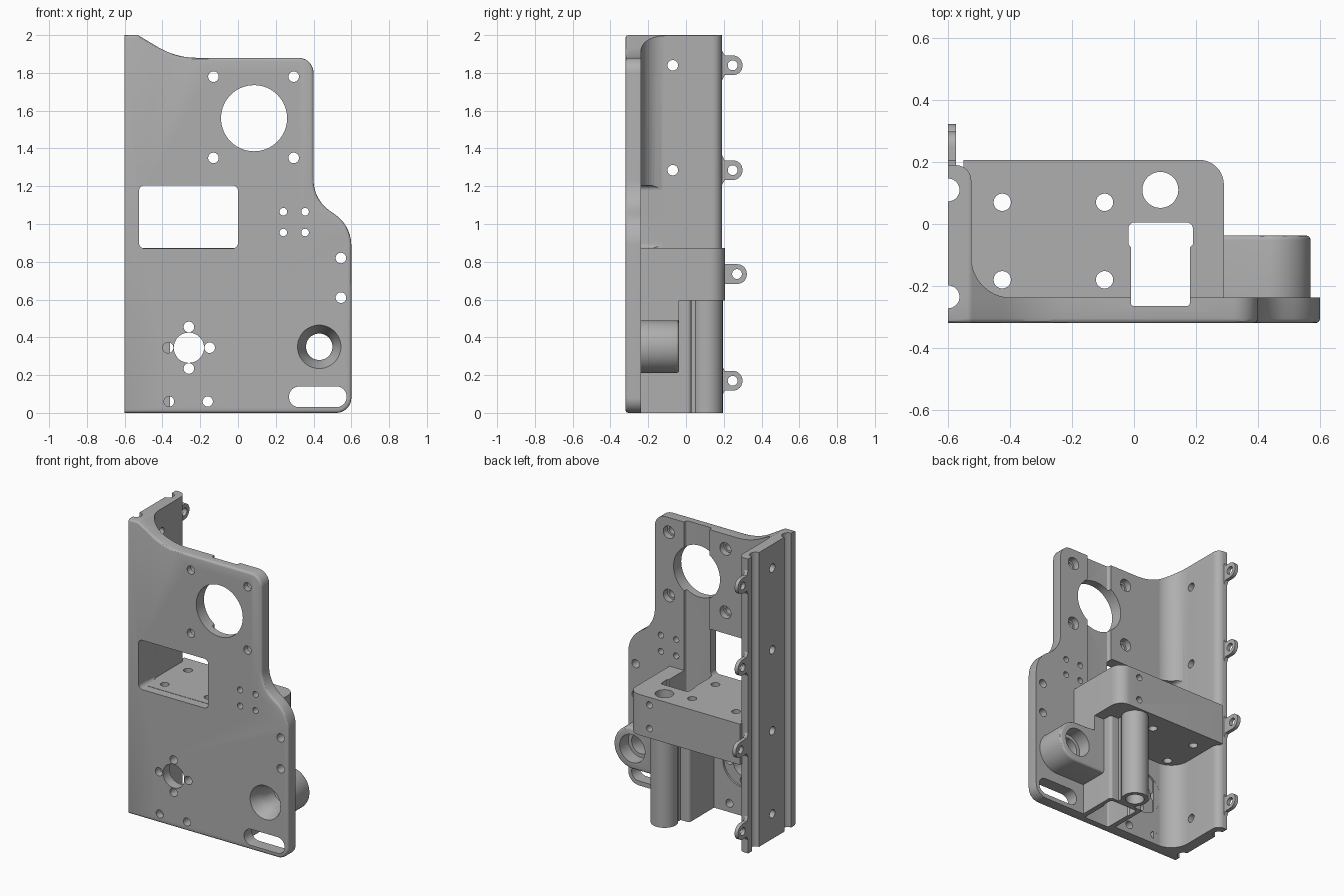
import bpy, bmesh, math
from mathutils import Vector

if "Cube" in bpy.data.objects:
    bpy.data.objects.remove(bpy.data.objects["Cube"])

grey = bpy.data.materials.new("machined grey")
grey.use_nodes = True
colour = (0.43, 0.43, 0.43, 1)
grey.diffuse_color = colour
grey.node_tree.nodes["Principled BSDF"].inputs["Base Color"].default_value = colour


def rounded(corners, steps=10):
    """Polygon from (u, v, radius) corners."""
    out, n = [], len(corners)
    for i, (u, v, r) in enumerate(corners):
        p = Vector((u, v))
        if r == 0:
            out.append(p)
            continue
        a = (Vector(corners[i - 1][:2]) - p).normalized()
        b = (Vector(corners[(i + 1) % n][:2]) - p).normalized()
        half = a.angle(b) / 2
        t = r / math.tan(half)
        centre = p + (a + b).normalized() * r / math.sin(half)
        da, db = (p + a * t - centre).normalized(), (p + b * t - centre).normalized()
        out += [centre + da.slerp(db, k / steps) * r for k in range(steps + 1)]
    return out


def rect(u0, u1, v0, v1, r=0):
    return rounded([(u0, v0, r), (u1, v0, r), (u1, v1, r), (u0, v1, r)])


def circle(u, v, r, n=32):
    return [Vector((u + r * math.cos(k * math.tau / n), v + r * math.sin(k * math.tau / n)))
            for k in range(n)]


def place(axis, p, d):
    return {"X": (d, p[0], p[1]), "Y": (p[0], d, p[1]), "Z": (p[0], p[1], d)}[axis]


def add_loft(bm, axis, low, high, d0, d1):
    """Closed solid between two matching outlines at depths d0 and d1."""
    a = [bm.verts.new(place(axis, p, d0)) for p in low]
    b = [bm.verts.new(place(axis, p, d1)) for p in high]
    bm.faces.new(a)
    bm.faces.new(b[::-1])
    for i in range(len(a)):
        j = (i + 1) % len(a)
        bm.faces.new((a[j], a[i], b[i], b[j]))


def solid(name, axis, outlines, d0, d1, bevel=None, width=0.015):
    """Extruded part; bevel is a rule choosing the edges to round."""
    bm = bmesh.new()
    for o in outlines:
        add_loft(bm, axis, o, o, d0, d1)
    return finish(bm, name, bevel, width)


def finish(bm, name, bevel=None, width=0.015):
    bmesh.ops.recalc_face_normals(bm, faces=bm.faces)
    if bevel:
        edges = [e for e in bm.edges if bevel(*[v.co for v in e.verts])]
        bmesh.ops.bevel(bm, geom=edges, offset=width, segments=3, profile=0.5, affect="EDGES")
    mesh = bpy.data.meshes.new(name)
    bm.to_mesh(mesh)
    bm.free()
    mesh.materials.append(grey)
    ob = bpy.data.objects.new(name, mesh)
    bpy.context.collection.objects.link(ob)
    return ob


cutters = []


def cutter(name, axis, outlines, d0, d1):
    ob = solid(name, axis, outlines, d0, d1)
    ob.hide_render = True
    cutters.append(ob)
    return ob


def cut(part, *tools, mode="DIFFERENCE"):
    bpy.context.view_layer.objects.active = part
    for tool in tools:
        m = part.modifiers.new("cut", "BOOLEAN")
        m.operation, m.solver, m.object = mode, "EXACT", tool
        bpy.ops.object.modifier_apply(modifier=m.name)


# Outline of the front plate
outline = rounded([(-0.6, 0, 0), (0.6, 0, 0.08), (0.6, 0.99, 0.2), (0.4, 1.13, 0.2),
                   (0.4, 1.88, 0.08), (-0.33, 1.88, 0.4), (-0.53, 2, 0.03), (-0.6, 2, 0)])

# Shared cutters
window = cutter("window_cutter", "Y", [rect(-0.524, 0, 0.87, 1.205, 0.03)], -0.4, 0.1)
slot = cutter("slot_cutter", "Z", [rounded([
    (-0.01, -0.265, 0.01), (0.18, -0.265, 0.01), (0.18, -0.075, 0), (0.19, -0.065, 0),
    (0.19, 0.005, 0.02), (-0.018, 0.005, 0.02), (-0.018, -0.065, 0), (-0.01, -0.075, 0)])],
    -0.1, 2.1)
grooves = cutter("groove_cutter", "Z", [circle(-0.6, y, 0.037) for y in (0.11, -0.235)], -0.1, 2.1)
bore = cutter("bore_cutter", "Y", [circle(0.43, 0.35, 0.07, 48)], -0.4, 0.1)
back_bore = cutter("back_bore_cutter", "Y", [circle(0.43, 0.35, 0.095, 48)], -0.13, 0.1)
bm = bmesh.new()
add_loft(bm, "Y", circle(0.43, 0.35, 0.117, 48), circle(0.43, 0.35, 0.065, 48), -0.325, -0.2)
cone = finish(bm, "countersink_cutter")
cone.hide_render = True
cutters.append(cone)

# Front plate with its hole patterns
plate = solid("front_plate", "Y", [outline], -0.32, -0.237,
              lambda a, b: max(a.y, b.y) < -0.31 and max(a.x, b.x) > -0.59)
corners = [(x, z) for x in (-0.13, 0.295) for z in (1.35, 1.78)]
holes = [circle(x, z, 0.028) for x, z in corners]
holes += [circle(x, z, 0.02) for x in (0.24, 0.355) for z in (0.955, 1.065)]
holes += [circle(0.545, z, 0.028) for z in (0.61, 0.82)]
holes += [circle(x, 0.06, 0.027) for x in (-0.365, -0.16)]
holes += [circle(-0.26 + dx, 0.345 + dz, 0.028)
          for dx, dz in ((0.11, 0), (-0.11, 0), (0, 0.11), (0, -0.11))]
holes += [circle(-0.26, 0.345, 0.08, 48), circle(0.085, 1.56, 0.175, 64),
          rect(0.27, 0.575, 0.03, 0.14, 0.054)]
through = cutter("plate_hole_cutter", "Y", holes, -0.4, -0.1)
spots = cutter("spotface_cutter", "Y", [circle(x, z, 0.042) for x, z in corners], -0.28, -0.1)
recess = cutter("round_recess_cutter", "Y", [circle(-0.26, 0.345, 0.15, 48)], -0.25, -0.1)
cut(plate, window, slot, grooves, recess, spots, through, cone, bore)

# Side wall blending into the plate, trimmed to the plate outline
wall = solid("side_wall", "Z", [rounded([
    (-0.6, -0.27, 0), (-0.36, -0.27, 0), (-0.36, -0.238, 0), (-0.525, -0.238, 0.13),
    (-0.525, 0.19, 0.05), (-0.6, 0.19, 0)])], 0, 2)
trim = cutter("wall_trim", "Y", [outline], -0.5, 0.5)
levels = (0.17, 0.735, 1.285, 1.84)
wall_holes = cutter("wall_hole_cutter", "X", [circle(-0.07, z, 0.028) for z in levels], -0.7, -0.4)
cut(wall, trim, mode="INTERSECT")
cut(wall, window, grooves, wall_holes)

# Mounting lugs along the back edge of the wall
for i, z in enumerate(levels):
    y = 0.27 if i == 1 else 0.247
    lug = solid(f"lug_{i + 1}", "X", [rounded([
        (0.17, z - 0.08, 0), (0.19, z - 0.08, 0), (0.205, z - 0.052, 0), (y + 0.052, z - 0.052, 0.05),
        (y + 0.052, z + 0.052, 0.05), (0.205, z + 0.052, 0), (0.19, z + 0.08, 0),
        (0.17, z + 0.08, 0)])], -0.6, -0.575)
    cut(lug, cutter("lug_hole_cutter", "X", [circle(y, z, 0.026)], -0.7, -0.5))

# Shelf block
shelf = solid("shelf_block", "Z", [rounded([
    (-0.55, -0.26, 0), (0.29, -0.26, 0), (0.29, 0.207, 0.08), (-0.55, 0.207, 0)])], 0.595, 0.872)
shelf_holes = cutter("shelf_hole_cutter", "Z",
                     [circle(x, y, 0.028) for x in (-0.425, -0.095) for y in (0.07, -0.18)], 0.5, 1)
post_bore = cutter("post_bore_cutter", "Z", [circle(0.085, 0.11, 0.058, 48)], -0.1, 1)
back_holes = cutter("back_hole_cutter", "Y", [circle(0.13, z, 0.022) for z in (0.66, 0.82)], 0.14, 0.3)
cut(shelf, slot, shelf_holes, post_bore, back_holes)

# Hollow column with a neck, and the round post behind it
column = solid("channel_column", "Z", [rounded([
    (-0.045, -0.26, 0), (0.215, -0.26, 0), (0.215, 0.028, 0.02), (0.15, 0.028, 0),
    (0.15, 0.051, 0), (0.02, 0.051, 0), (0.02, 0.028, 0), (-0.045, 0.028, 0.02)])], 0, 0.6)
cut(column, slot)
post = solid("round_post", "Z", [circle(0.085, 0.11, 0.085, 48)], 0, 0.6)
cut(post, post_bore)

# Boss with its web to the column and shelf
boss = solid("bore_boss", "Y", [rounded([
    (0.2, 0.21, 0), (0.57, 0.21, 0.139), (0.57, 0.49, 0.139), (0.29, 0.49, 0),
    (0.29, 0.61, 0), (0.2, 0.61, 0)], 16)], -0.26, -0.037,
    lambda a, b: min(a.y, b.y) > -0.04 and max(a.x, b.x) > 0.3 and max(a.z, b.z) < 0.5)
cut(boss, cone, bore, back_bore)

# Remove helpers and smooth the curved faces
for c in cutters:
    bpy.data.objects.remove(c)
for ob in (o for o in bpy.context.collection.objects if o.type == "MESH"):
    bpy.ops.object.select_all(action="DESELECT")
    ob.select_set(True)
    bpy.context.view_layer.objects.active = ob
    bpy.ops.object.shade_smooth_by_angle(angle=math.radians(30))
